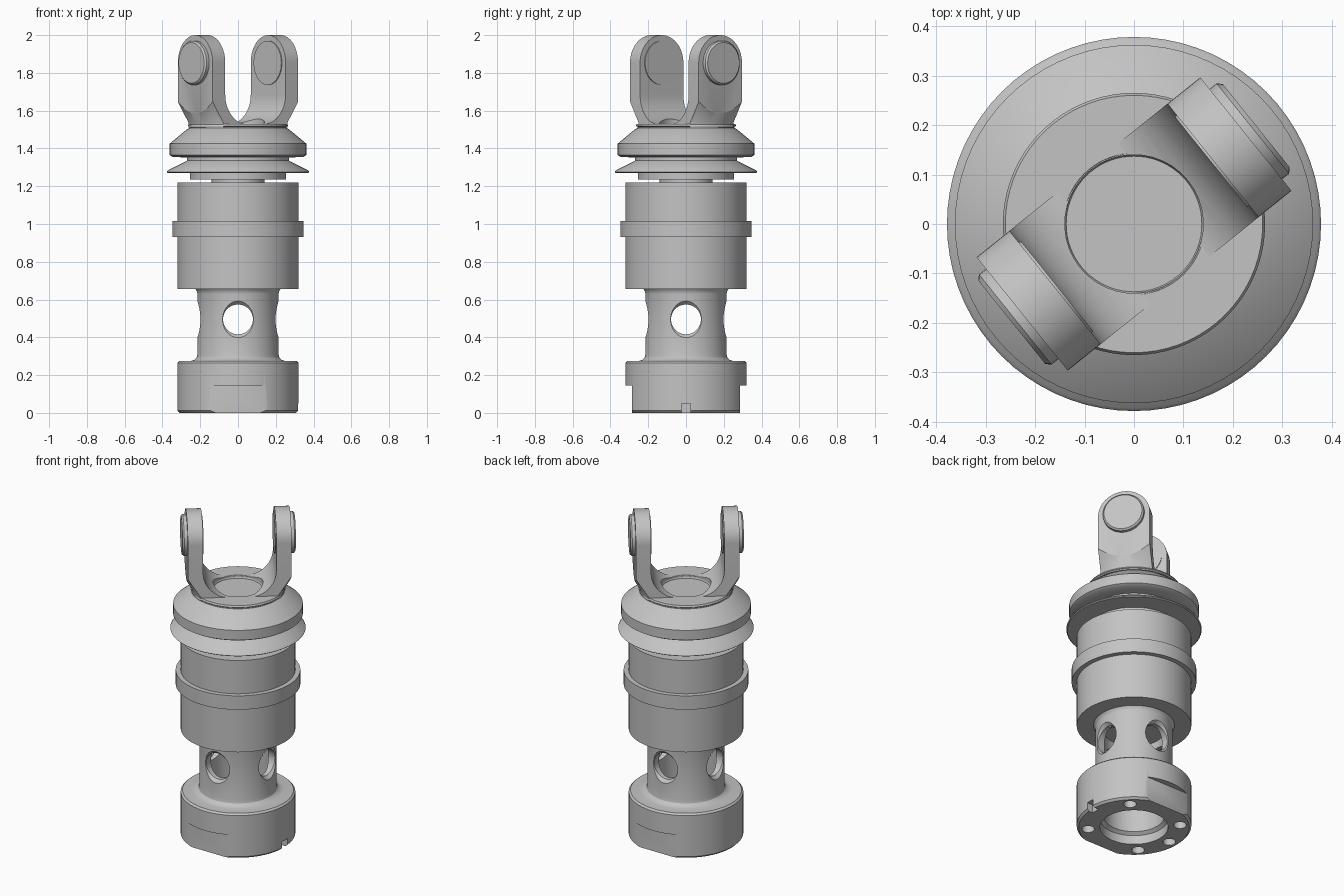
import bpy, bmesh, math
from mathutils import Matrix, Vector

if "Cube" in bpy.data.objects:
    bpy.data.objects.remove(bpy.data.objects["Cube"])

steel = bpy.data.materials.new("steel_grey")
steel.use_nodes = True
steel.diffuse_color = (0.55, 0.55, 0.55, 1)
steel.node_tree.nodes["Principled BSDF"].inputs["Base Color"].default_value = steel.diffuse_color
YOKE_TURN = Matrix.Rotation(math.radians(38.8), 4, 'Z')
parts = []


def finish(bm, name, keep=True):
    bmesh.ops.remove_doubles(bm, verts=bm.verts, dist=1e-5)
    bmesh.ops.recalc_face_normals(bm, faces=bm.faces)
    mesh = bpy.data.meshes.new(name)
    bm.to_mesh(mesh)
    bm.free()
    ob = bpy.data.objects.new(name, mesh)
    bpy.context.collection.objects.link(ob)
    mesh.materials.append(steel)
    if keep:
        parts.append(ob)
    else:
        ob.hide_render = True
    return ob


def lathe(name, profile, keep=True, steps=72):
    """Spin an (r, z) profile around the z axis."""
    bm = bmesh.new()
    vs = [bm.verts.new((r, 0, z)) for r, z in profile]
    edges = [bm.edges.new(pair) for pair in zip(vs, vs[1:])]
    bmesh.ops.spin(bm, geom=vs + edges, cent=(0, 0, 0), axis=(0, 0, 1),
                   angle=math.tau, steps=steps, use_duplicate=False)
    return finish(bm, name, keep)


def extrude(name, points, vec, keep=True):
    """Extrude a planar outline along a vector."""
    bm = bmesh.new()
    face = bm.faces.new([bm.verts.new(p) for p in points])
    new = bmesh.ops.extrude_face_region(bm, geom=[face])["geom"]
    bmesh.ops.translate(bm, vec=vec, verts=[g for g in new if isinstance(g, bmesh.types.BMVert)])
    bm.normal_update()
    if not any(len(f.verts) == len(points) and f is face for f in bm.faces):
        bm.faces.new(face.verts)
    return finish(bm, name, keep)


def rod(name, start, end, r1, r2=None, keep=True, segs=40):
    """Cylinder or cone between two points."""
    a, b = Vector(start), Vector(end)
    d = b - a
    bm = bmesh.new()
    bmesh.ops.create_cone(bm, cap_ends=True, segments=segs, radius1=r1,
                          radius2=r1 if r2 is None else r2, depth=d.length,
                          matrix=Matrix.Translation((a + b) / 2) @ d.to_track_quat('Z', 'Y').to_matrix().to_4x4())
    return finish(bm, name, keep)


def box(name, centre, size):
    bm = bmesh.new()
    bmesh.ops.create_cube(bm, size=1, matrix=Matrix.Translation(centre) @ Matrix.Diagonal((*size, 1)))
    return finish(bm, name, False)


def boolean(target, tool, op='DIFFERENCE'):
    mod = target.modifiers.new("cut", 'BOOLEAN')
    mod.object, mod.operation, mod.solver = tool, op, 'EXACT'
    bpy.context.view_layer.objects.active = target
    bpy.ops.object.modifier_apply(modifier=mod.name)
    bpy.data.objects.remove(tool)


# Hollow lower housing: end nut, neck and sleeve
housing = lathe("housing", [
    (0, .62), (.17, .62), (.17, .07), (.19, .055), (.19, 0), (.308, 0), (.32, .012),
    (.32, .265), (.31, .275), (.25, .275), (.231, .281), (.219, .293), (.215, .31),
    (.215, .63), (.218, .645), (.226, .655), (.32, .655), (.32, 1.22), (0, 1.22)])

# Cross holes through the neck, with softened mouths
for axis in (Vector((1, 0, 0)), Vector((0, 1, 0))):
    up = Vector((0, 0, .495))
    boolean(housing, rod("hole_cutter", up - axis * .3, up + axis * .3, .079, keep=False))
    for s in (-1, 1):
        boolean(housing, rod("mouth_cutter", up + axis * s * .19, up + axis * s * .24, .074, .12, keep=False))

# Wrench flats, locating slot and face holes in the end nut
for s in (-1, 1):
    boolean(housing, box("flat_cutter", (0, s * .385, .045), (1, .2, .2)))
boolean(housing, box("slot_cutter", (.32, 0, 0), (.08, .05, .1)))
boolean(housing, rod("slot_end_cutter", (.28, 0, .05), (.36, 0, .05), .025, keep=False))
for deg in (45, 135, 180, 225, 315):
    x, y = .257 * math.cos(math.radians(deg)), .257 * math.sin(math.radians(deg))
    boolean(housing, rod("face_hole_cutter", (x, y, -.05), (x, y, .09), .036, keep=False, segs=24))

# Raised band round the sleeve
lathe("sleeve_band", [(.3, .93), (.348, .93), (.348, 1.015), (.3, 1.015), (.3, .93)])

# Stem, flared lip, flange and yoke base with a shallow centre recess
lathe("flange", [
    (0, 1.215), (.14, 1.215), (.14, 1.235), (.255, 1.235), (.255, 1.27), (.372, 1.27),
    (.378, 1.275), (.372, 1.284), (.27, 1.335), (.27, 1.352), (.345, 1.355), (.362, 1.365),
    (.362, 1.425), (.268, 1.503), (.256, 1.508), (.256, 1.514), (.265, 1.52), (.26, 1.53),
    (.143, 1.53), (.137, 1.513), (0, 1.513)])

# Yoke arms: rounded slab, cut by a U channel and trimmed by a cone below
half, top = .147, 1.853
slab = [(-.29, -half, 1.51), (-.29, half, 1.51)]
slab += [(-.29, half * math.cos(t), top + half * math.sin(t))
         for t in (math.pi * i / 28 for i in range(29))]
arms = extrude("yoke_arms", slab, (.58, 0, 0))
channel = [(-.205, -.4, 2.1)]
arc = [(.055 + .15 * math.sin(t), 1.685 - .157 * math.cos(t))
       for t in (math.pi / 2 * i / 12 for i in range(13))]
channel += [(-x, -.4, z) for x, z in reversed(arc)] + [(x, -.4, z) for x, z in arc]
channel.append((.205, -.4, 2.1))
boolean(arms, extrude("channel_cutter", channel, (0, .8, 0), False))
boolean(arms, lathe("trim", [(0, 1.4), (.262, 1.4), (.262, 1.535), (.335, 1.665),
                             (.5, 1.67), (.5, 2.2), (0, 2.2)], False), 'INTERSECT')
boolean(arms, rod("recess_cutter", (0, 0, 1.4), (0, 0, 1.6), .14, keep=False))
arms.data.transform(YOKE_TURN)

# Pin bosses through each arm
for side, s in (("left", 1), ("right", -1)):
    inner = rod(side + "_pin", (s * .2, 0, top), (s * .308, 0, top), .117)
    cap = rod(side + "_pin_cap", (s * .308, 0, top), (s * .317, 0, top), .117, .108)
    face = rod(side + "_pin_face", (s * .201, 0, top), (s * .207, 0, top), .113)
    for ob in (inner, cap, face):
        ob.data.transform(YOKE_TURN)

# Smooth the curved surfaces, keep edges crisp
bpy.ops.object.select_all(action='DESELECT')
for ob in parts:
    ob.select_set(True)
bpy.context.view_layer.objects.active = parts[0]
bpy.ops.object.shade_smooth_by_angle(angle=math.radians(30))
